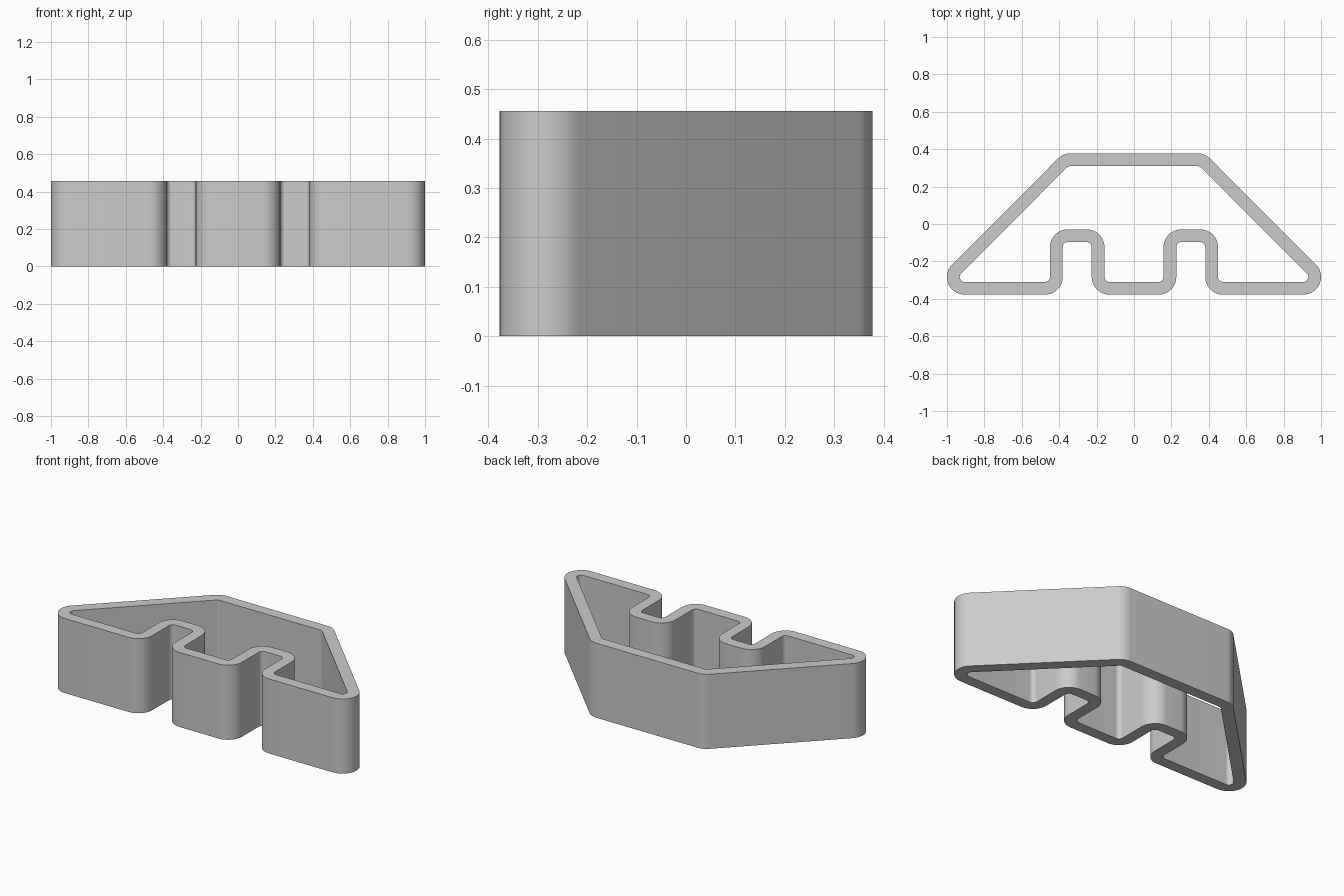
import bpy, bmesh, math
from mathutils import Vector

cube = bpy.data.objects.get("Cube")
if cube:
    bpy.data.objects.remove(cube)

HEIGHT, WALL, FILLET, STEPS = 0.456, 0.068, 0.0605, 14
FRONT, BACK, NOTCH = -0.3435, 0.3435, -0.063

# Wall centreline, right half, counter-clockwise; the other half is mirrored
half = [(0.192, FRONT), (0.192, NOTCH), (0.415, NOTCH), (0.415, FRONT),
        (1.0515, FRONT), (0.365, BACK)]
corners = [Vector(p) for p in half + [(-x, y) for x, y in reversed(half)]]


def wall_sections(points, radius, steps):
    """Round each corner; return (outer, inner) points across the wall."""
    sections = []
    for i, p in enumerate(points):
        a = (p - points[i - 1]).normalized()
        b = (points[(i + 1) % len(points)] - p).normalized()
        turn = math.atan2(a.x * b.y - a.y * b.x, a.dot(b))
        side = math.copysign(1, turn)
        normal = Vector((a.y, -a.x))
        start = p - a * radius * math.tan(abs(turn) / 2)
        centre = start - normal * radius * side
        for k in range(steps + 1):
            angle = turn * k / steps
            c, s = math.cos(angle), math.sin(angle)
            n = Vector((normal.x * c - normal.y * s, normal.x * s + normal.y * c))
            mid = centre + n * radius * side
            sections.append((mid + n * WALL / 2, mid - n * WALL / 2))
    return sections


# Sweep the rectangular wall section around the closed path
bm = bmesh.new()
rings = []
for outer, inner in wall_sections(corners, FILLET, STEPS):
    rings.append([bm.verts.new((q.x, q.y, z)) for q, z in
                  ((outer, 0), (outer, HEIGHT), (inner, HEIGHT), (inner, 0))])
for i, ring in enumerate(rings):
    following = rings[(i + 1) % len(rings)]
    for k in range(4):
        j = (k + 1) % 4
        bm.faces.new((ring[k], following[k], following[j], ring[j]))
bmesh.ops.recalc_face_normals(bm, faces=bm.faces)

mesh = bpy.data.meshes.new("cutter_wall")
bm.to_mesh(mesh)
bm.free()
wall = bpy.data.objects.new("cutter_wall", mesh)
bpy.context.collection.objects.link(wall)

# Plain grey material
grey = bpy.data.materials.new("light grey")
grey.use_nodes = True
colour = (0.6, 0.6, 0.6, 1)
grey.diffuse_color = colour
grey.node_tree.nodes["Principled BSDF"].inputs["Base Color"].default_value = colour
mesh.materials.append(grey)

# Smooth rounded corners, crisp rims
bpy.ops.object.select_all(action='DESELECT')
wall.select_set(True)
bpy.context.view_layer.objects.active = wall
bpy.ops.object.shade_smooth_by_angle(angle=math.radians(30))
